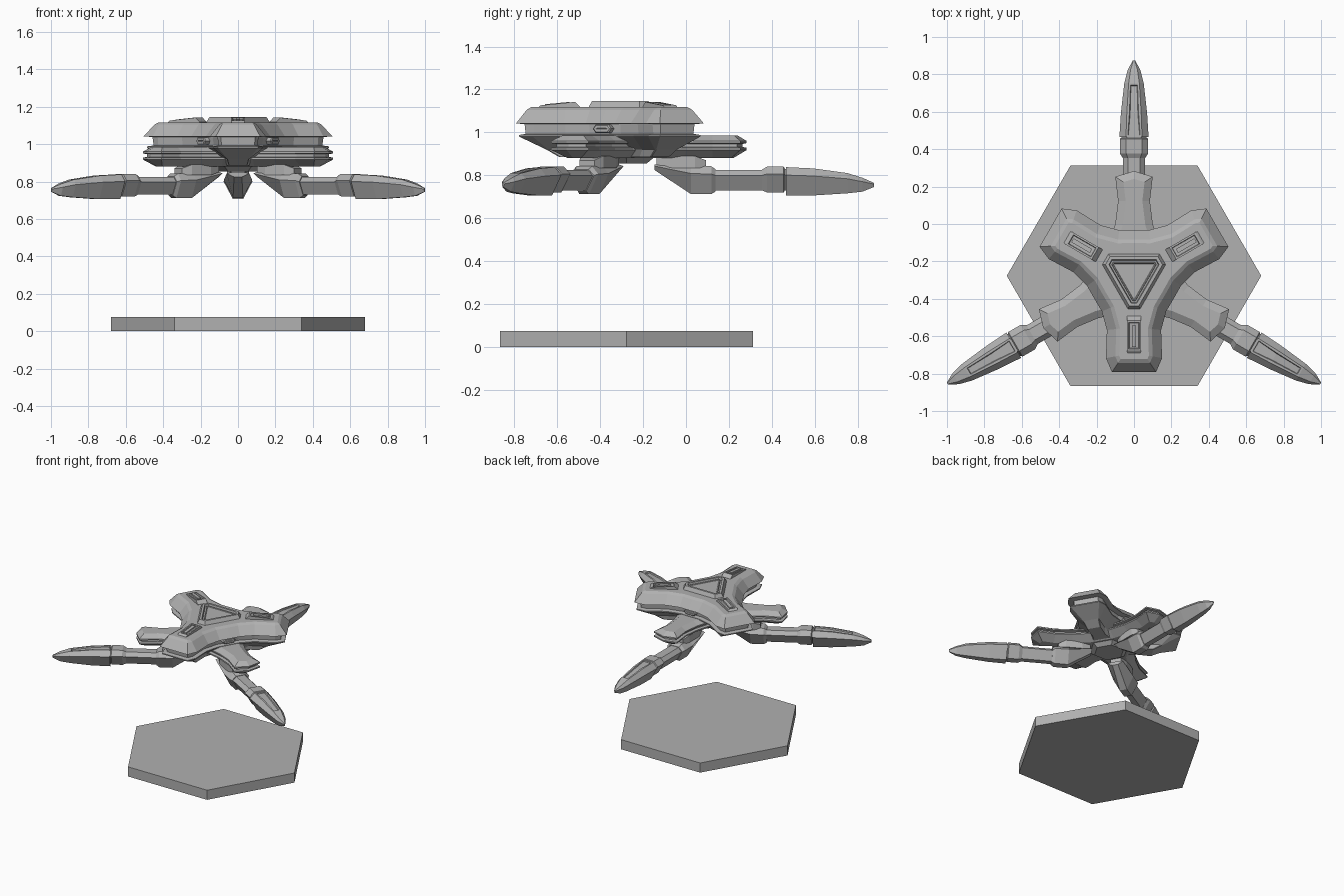
import bpy, bmesh
from math import sin, cos, pi, radians
from mathutils import Vector

if "Cube" in bpy.data.objects:
    bpy.data.objects.remove(bpy.data.objects["Cube"], do_unlink=True)

CENTRE = Vector((0, -0.277, 0))      # axis of the threefold symmetry
UPPER, LOWER = -90, 90               # first lobe direction of each hull

grey = bpy.data.materials.new("plain_grey")
grey.use_nodes = True
grey.diffuse_color = (0.44, 0.44, 0.44, 1)
grey.node_tree.nodes["Principled BSDF"].inputs["Base Color"].default_value = (0.44, 0.44, 0.44, 1)


def add_object(name, mesh, angle=0):
    ob = bpy.data.objects.new(name, mesh)
    ob.location = CENTRE
    ob.rotation_euler.z = radians(angle)
    bpy.context.collection.objects.link(ob)
    return ob


def skin(name, rings, recess=None):
    """Mesh through equal-length rings, with capped ends and an optional sunk panel."""
    bm = bmesh.new()
    loops = [[bm.verts.new(p) for p in ring] for ring in rings]
    n = len(loops[0])
    for a, b in zip(loops, loops[1:]):
        for i in range(n):
            j = (i + 1) % n
            bm.faces.new((a[i], a[j], b[j], b[i]))
    bm.faces.new(loops[0][::-1])
    bm.faces.new(loops[-1])
    bmesh.ops.recalc_face_normals(bm, faces=bm.faces)
    if recess:
        faces = [f for f in bm.faces if recess(f)]
        bmesh.ops.inset_region(bm, faces=faces, thickness=0.014, depth=0)
        bmesh.ops.inset_region(bm, faces=faces, thickness=0.004, depth=-0.008)
    mesh = bpy.data.meshes.new(name)
    bm.to_mesh(mesh)
    bm.free()
    mesh.materials.append(grey)
    return mesh


def threefold(name, mesh, first):
    for k, label in enumerate(("a", "b", "c")):
        add_object(name + "_" + label, mesh, first + 120 * k)


def tri_outline(half):
    """Closed outline from one half-lobe of (sideways, outward) points, tip to waist."""
    lobe = [(-t, r) for t, r in reversed(half) if t > 0] + list(half[:-1])
    pts = []
    for k in range(3):
        a = k * 2 * pi / 3
        pts += [Vector((r * cos(a) - t * sin(a), r * sin(a) + t * cos(a))) for t, r in lobe]
    return pts


def inset(pts, d):
    out = []
    for i, p in enumerate(pts):
        e1 = (p - pts[i - 1]).normalized()
        e2 = (pts[(i + 1) % len(pts)] - p).normalized()
        n1, n2 = Vector((-e1.y, e1.x)), Vector((-e2.y, e2.x))
        out.append(p + (n1 + n2) * (d / (1 + n1.dot(n2))))
    return out


def stack(name, pts, layers, **kw):
    """Plan outline stacked in (height, inset, scale) layers."""
    return skin(name, [[(p * s).to_3d() + Vector((0, 0, z)) for p in inset(pts, d)]
                       for z, d, s in layers], **kw)


# Leg section in (half width, height fraction): flat top, shoulders, narrow keel
KEEL = [(0.55, 1), (1, 0.72), (0.35, 0), (-0.35, 0), (-1, 0.72), (-0.55, 1)]
HEX = [(0.7, 1), (1, 0.5), (0.7, 0), (-0.7, 0), (-1, 0.5), (-0.7, 1)]


def beam(name, stations, shape=KEEL, **kw):
    """Section swept outward through (distance, half width, top, bottom) stations."""
    return skin(name, [[(r, u * w, bot + v * (top - bot)) for u, v in shape]
                       for r, w, top, bot in stations], **kw)


# Hexagonal stand
hexagon = [Vector((cos(i * pi / 3), sin(i * pi / 3))) * 0.68 for i in range(6)]
add_object("stand", stack("stand", hexagon, [(0, 0, 1), (0.075, 0, 1)]))

# Upper hull: tapered belly, plate edge, recessed band, sloping rim, deck
upper = tri_outline([(0.118, 0.515), (0.15, 0.44), (0.145, 0.29), (0.172, 0.19), (0.212, 0.1225)])
add_object("upper_hull", stack("upper_hull", upper, [
    (0.885, 0.08, 0.72), (0.92, 0.08, 0.86), (0.98, 0.015, 1), (0.988, 0.015, 1),
    (0.993, 0.045, 1), (1.038, 0.04, 1), (1.042, 0, 1), (1.105, 0.05, 1), (1.117, 0.07, 1)]), UPPER)

# Lower hull: two thin rims with a groove between
lower = tri_outline([(0, 0.56), (0.1, 0.53), (0.085, 0.40), (0.1, 0.28), (0.133, 0.169), (0.173, 0.1)])
add_object("lower_hull", stack("lower_hull", lower, [
    (0.88, 0.06, 1), (0.918, 0, 1), (0.928, 0, 1), (0.932, 0.02, 1),
    (0.946, 0.02, 1), (0.95, 0, 1), (0.96, 0, 1), (0.985, 0.04, 1)]), LOWER)

# Hub under the hull
add_object("belly_hub", stack("belly_hub", hexagon, [(0.855, 0, 0.16), (0.885, 0, 0.22)]))

# Raised triangular frame with a sunken centre and a triangular cap
frame = tri_outline([(0.035, 0.18), (0.138, 0.0)][:1] + [(0.1386, 0.0007)])
add_object("deck_frame", stack("deck_frame", frame, [
    (1.11, 0, 1), (1.145, 0.018, 1), (1.145, 0.034, 1), (1.127, 0.038, 1)]), UPPER)
add_object("deck_cap", stack("deck_cap", frame, [
    (1.12, 0.045, 1), (1.137, 0.048, 1), (1.137, 0.053, 1), (1.133, 0.056, 1)]), UPPER)

# Sloping pods on the lobes, each a rimmed tray holding a bar
BOX = [(1, 1), (1, 0), (-1, 0), (-1, 1)]
pod = beam("pod_tray", [(0.215, 0.038, 1.118, 1.1), (0.24, 0.038, 1.142, 1.1),
                        (0.40, 0.038, 1.126, 1.1), (0.415, 0.034, 1.115, 1.1)], BOX,
           recess=lambda f: f.normal.z > 0.9)
threefold("pod_tray", pod, UPPER)
bar = beam("pod_bar", [(0.265, 0.012, 1.142, 1.11), (0.38, 0.012, 1.131, 1.11)], BOX)
threefold("pod_bar", bar, UPPER)

# Ports in the recessed band between lobes
port = beam("side_port", [(0.18, 0.05, 1.036, 0.998), (0.228, 0.05, 1.036, 0.998),
                          (0.233, 0.043, 1.032, 1.002)], HEX,
            recess=lambda f: f.normal.x > 0.95)
threefold("side_port", port, LOWER)

# Three legs: neck, root block, arm, collar and claw
neck = beam("leg_neck", [(0.14, 0.04, 0.89, 0.85), (0.2, 0.06, 0.89, 0.835),
                         (0.32, 0.06, 0.89, 0.835), (0.37, 0.04, 0.87, 0.835)], BOX)
threefold("leg_neck", neck, LOWER)
root = beam("leg_root", [(0.13, 0.06, 0.85, 0.825), (0.30, 0.076, 0.846, 0.712),
                         (0.395, 0.076, 0.842, 0.712), (0.415, 0.064, 0.828, 0.725)])
threefold("leg_root", root, LOWER)
arm = beam("leg_arm", [(0.40, 0.058, 0.825, 0.73), (0.66, 0.058, 0.825, 0.73)])
threefold("leg_arm", arm, LOWER)
collar = beam("leg_collar", [(0.63, 0.06, 0.826, 0.73), (0.655, 0.076, 0.84, 0.72),
                             (0.732, 0.076, 0.84, 0.72), (0.738, 0.068, 0.83, 0.73),
                             (0.75, 0.068, 0.83, 0.73)])
threefold("leg_collar", collar, LOWER)
claw = beam("leg_claw", [(0.742, 0.078, 0.838, 0.706), (0.87, 0.07, 0.832, 0.706),
                         (1.03, 0.052, 0.81, 0.716), (1.10, 0.034, 0.788, 0.724),
                         (1.152, 0.006, 0.765, 0.745)],
            recess=lambda f: f.normal.z > 0.95 and f.calc_center_median().x < 1.05)
threefold("leg_claw", claw, LOWER)
